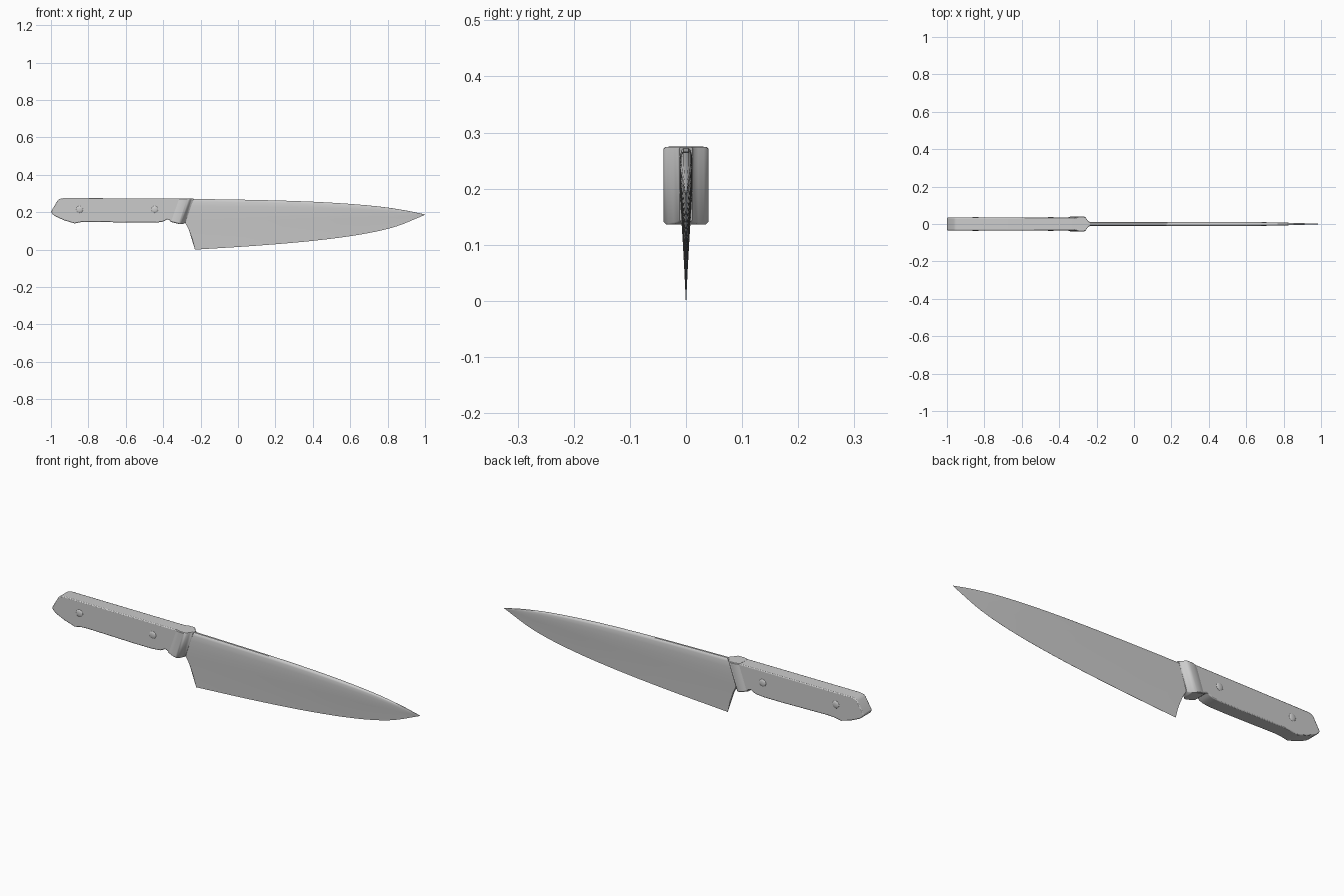
import bpy, bmesh, math

if "Cube" in bpy.data.objects:
    bpy.data.objects.remove(bpy.data.objects["Cube"])


def finish(name, bm, angle=30, bevel=0.0):
    bmesh.ops.recalc_face_normals(bm, faces=bm.faces)
    mesh = bpy.data.meshes.new(name)
    bm.to_mesh(mesh)
    bm.free()
    ob = bpy.data.objects.new(name, mesh)
    bpy.context.collection.objects.link(ob)
    bpy.ops.object.select_all(action='DESELECT')
    ob.select_set(True)
    bpy.context.view_layer.objects.active = ob
    if bevel:
        mod = ob.modifiers.new("Bevel", 'BEVEL')
        mod.width, mod.segments = bevel, 2
        mod.limit_method, mod.angle_limit = 'ANGLE', math.radians(60)
    bpy.ops.object.shade_smooth_by_angle(angle=math.radians(angle))
    return ob


def loft(name, rings, angle=30, bevel=0.0):
    """Skin a list of closed rings and cap both ends."""
    bm = bmesh.new()
    vs = [[bm.verts.new(p) for p in ring] for ring in rings]
    n = len(vs[0])
    for a, b in zip(vs, vs[1:]):
        for i in range(n):
            j = (i + 1) % n
            bm.faces.new((a[i], a[j], b[j], b[i]))
    bm.faces.new(vs[0])
    bm.faces.new(vs[-1])
    return finish(name, bm, angle, bevel)


def curve(pts, x):
    """Smooth interpolation through (x, value) points, clamped at the ends."""
    if x <= pts[0][0]:
        return pts[0][1]
    if x >= pts[-1][0]:
        return pts[-1][1]
    i = max(k for k in range(len(pts) - 1) if pts[k][0] <= x)

    def slope(k):
        a, b = max(k - 1, 0), min(k + 1, len(pts) - 1)
        return (pts[b][1] - pts[a][1]) / (pts[b][0] - pts[a][0])
    (x0, y0), (x1, y1) = pts[i], pts[i + 1]
    h = x1 - x0
    t = (x - x0) / h
    return ((2*t**3 - 3*t**2 + 1) * y0 + (t**3 - 2*t**2 + t) * h * slope(i)
            + (3*t**2 - 2*t**3) * y1 + (t**3 - t**2) * h * slope(i + 1))


# Blade: wedge cross-section swept from the curved heel to the tip
spine = [(-0.28, 0.272), (0.2, 0.263), (0.5, 0.251), (0.75, 0.231), (0.9, 0.209), (1.0, 0.188)]
edge = [(-0.23, 0.0), (0.1, 0.021), (0.4, 0.047), (0.65, 0.08), (0.84, 0.122), (1.0, 0.186)]
heel = [(0.0, -0.23), (0.2, -0.243), (0.38, -0.26), (0.52, -0.285), (1.0, -0.285)]
thick = [(-0.3, 0.012), (0.5, 0.0115), (0.7, 0.0095), (0.85, 0.006), (1.0, 0.0008)]
section = [(0.0, 0.03), (0.2, 0.25), (0.4, 0.5), (0.55, 0.72), (0.72, 0.95),
           (0.85, 1.0), (0.95, 0.95), (0.985, 0.75), (1.0, 0.4)]
rings = []
for k in range(33):
    u = k / 32
    left, right = [], []
    for v, w in section:
        hx = curve(heel, v)
        x = hx + (1 - hx) * u
        z = edge_z = curve(edge, x)
        z = edge_z + (curve(spine, x) - edge_z) * v
        y = w * curve(thick, x)
        left.append((x, -y, z))
        right.append((x, y, z))
    rings.append(left + right[::-1])
loft("blade", rings, 40)

# Handle: extruded side profile with softened rims
outline = [(-1.0, 0.203), (-0.965, 0.262), (-0.955, 0.271), (-0.935, 0.275), (-0.28, 0.274),
           (-0.32, 0.15), (-0.355, 0.150), (-0.365, 0.157), (-0.378, 0.162), (-0.39, 0.155),
           (-0.405, 0.148), (-0.45, 0.144), (-0.55, 0.144), (-0.8, 0.149), (-0.84, 0.147),
           (-0.874, 0.140), (-0.93, 0.157), (-0.975, 0.177), (-0.992, 0.19)]
loft("handle", [[(x, y, z) for x, z in outline] for y in (-0.034, 0.034)], 35, 0.004)

# Bolster: slanted collar that flares out and then narrows onto the blade
stations = [(-0.318, 0.033, 0.148), (-0.306, 0.036, 0.146), (-0.294, 0.0395, 0.143),
            (-0.272, 0.040, 0.138), (-0.262, 0.0385, 0.136), (-0.255, 0.032, 0.136),
            (-0.249, 0.022, 0.137), (-0.243, 0.015, 0.139), (-0.236, 0.012, 0.142)]
rings = []
for x, w, zb in stations:
    c = 0.003
    side = [(w - c, zb), (w, zb + c), (w, 0.2745 - c), (w - c, 0.2745)]
    loop = side + [(-y, z) for y, z in side[::-1]]
    rings.append([(x - 0.047 * (0.275 - z) / 0.135, y, z) for y, z in loop])
loft("bolster", rings, 40)

# Rivets: low domes on both faces of the handle
for label, x in (("rear", -0.847), ("front", -0.445)):
    for face, s in (("front_side", -1), ("back_side", 1)):
        rings = [[(x + r * math.cos(a * math.pi / 12), s * y, 0.215 + r * math.sin(a * math.pi / 12))
                  for a in range(24)]
                 for r, y in ((0.018, 0.03), (0.018, 0.0345), (0.015, 0.0368), (0.009, 0.0382), (0.003, 0.0387))]
        loft(f"{label}_rivet_{face}", rings, 50)
